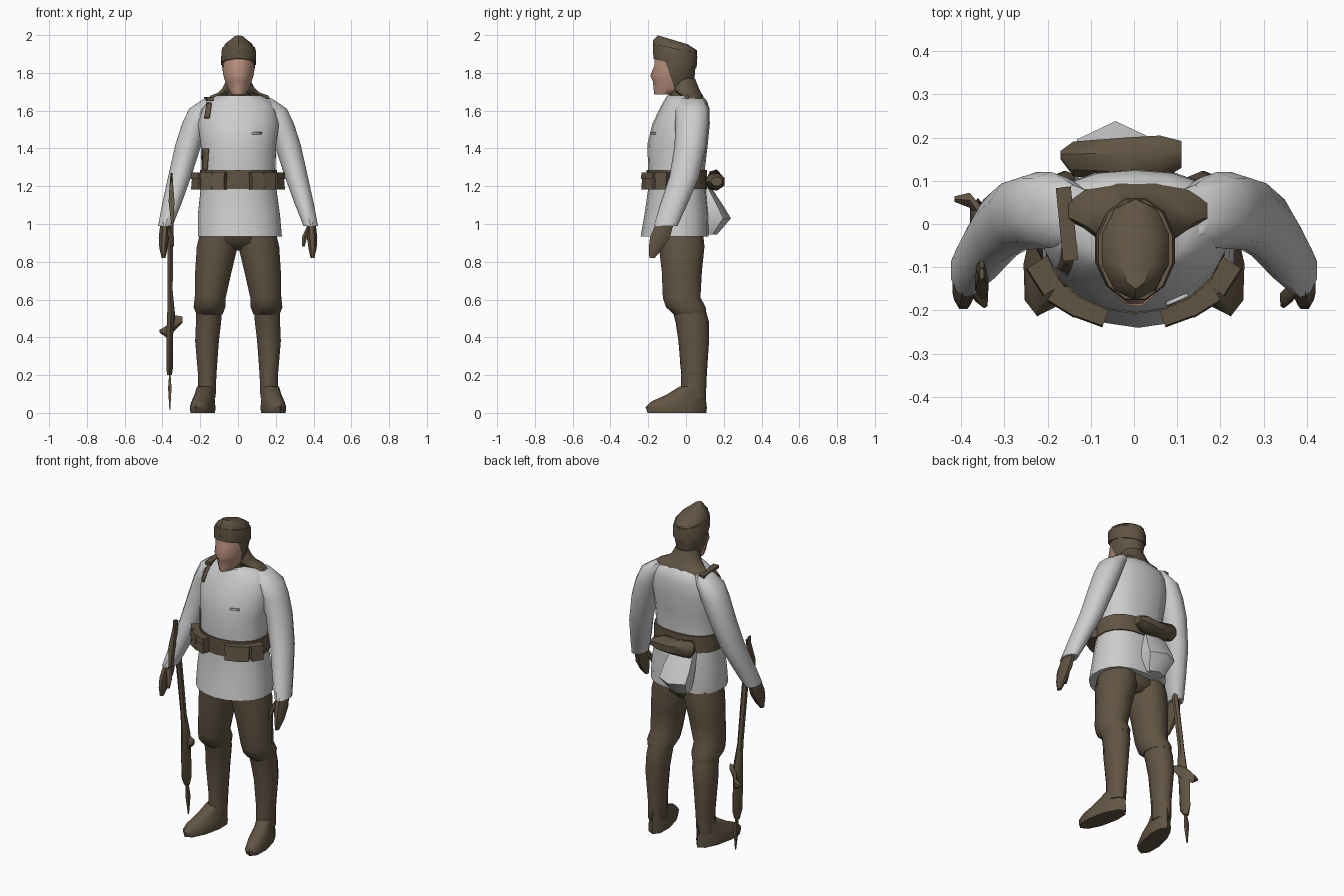
import bpy
import bmesh
from math import cos, sin, pi, copysign
from mathutils import Vector, Matrix
from mathutils.bvhtree import BVHTree

default_cube = bpy.data.objects.get("Cube")
if default_cube:
    bpy.data.objects.remove(default_cube, do_unlink=True)


def make_material(name, color):
    material = bpy.data.materials.new(name)
    material.use_nodes = True
    material.diffuse_color = (*color, 1)
    material.node_tree.nodes["Principled BSDF"].inputs["Base Color"].default_value = (*color, 1)
    return material


WHITE = make_material("winter white cloth", (0.61, 0.61, 0.61))
BROWN = make_material("dark brown cloth", (0.118, 0.089, 0.056))
SKIN = make_material("skin", (0.5, 0.29, 0.215))


def finish(name, bm, materials, angle=0.8):
    """Turn a bmesh into a linked object with angle-limited smooth shading."""
    bmesh.ops.recalc_face_normals(bm, faces=bm.faces[:])
    mesh = bpy.data.meshes.new(name)
    bm.to_mesh(mesh)
    bm.free()
    for material in materials:
        mesh.materials.append(material)
    obj = bpy.data.objects.new(name, mesh)
    bpy.context.collection.objects.link(obj)
    bpy.ops.object.select_all(action="DESELECT")
    obj.select_set(True)
    bpy.context.view_layer.objects.active = obj
    bpy.ops.object.shade_smooth_by_angle(angle=angle)
    return obj


def power(value, exponent):
    return copysign(abs(value) ** exponent, value)


def loft_mesh(rings, sides=10, back=1.0, front=1.0, axis="z", side=1):
    """Skin rounded rings: (level, a low, a high, b low, b high, slope along b).
    The exponents back and front square off (< 1) or sharpen (> 1) each half."""
    bm = bmesh.new()
    loops = []
    for level, a0, a1, b0, b1, *slope in rings:
        loop = []
        for i in range(sides):
            turn = 2 * pi * (i + 0.5) / sides
            square = back if sin(turn) > 0 else front
            a = (a0 + a1) / 2 + (a1 - a0) / 2 * power(cos(turn), square)
            b = (b0 + b1) / 2 + (b1 - b0) / 2 * power(sin(turn), square)
            height = level + (slope[0] * (b - (b0 + b1) / 2) if slope else 0)
            point = (a * side, b, height) if axis == "z" else (height, a, b)
            loop.append(bm.verts.new(point))
        loops.append(loop)
    for low, high in zip(loops, loops[1:]):
        for i in range(sides):
            j = (i + 1) % sides
            bm.faces.new((low[i], low[j], high[j], high[i]))
    bm.faces.new(loops[0])
    bm.faces.new(loops[-1])
    return bm


def loft(name, rings, material, **options):
    return finish(name, loft_mesh(rings, **options), [material])


def pair(name, rings, material, **options):
    for label, side in (("left", 1), ("right", -1)):
        loft(f"{label}_{name}", rings, material, side=side, **options)


def box(name, location, size, turn, material, taper=1.0):
    bm = bmesh.new()
    bmesh.ops.create_cube(bm, size=1)
    for v in bm.verts:
        if v.co.z < 0:
            v.co.y *= taper
    bmesh.ops.transform(bm, verts=bm.verts[:], matrix=Matrix.LocRotScale(
        Vector(location), Matrix.Rotation(turn, 3, "Z").to_quaternion(), Vector(size)))
    return finish(name, bm, [material])


# Jacket with skirt, pointed front, broad flat back and sloping shoulders
jacket = loft_mesh([
    (0.935, -.215, .235, -.24, .12), (1.05, -.215, .225, -.22, .12),
    (1.19, -.2, .205, -.2, .105), (1.29, -.195, .2, -.2, .1),
    (1.42, -.2, .205, -.205, .115), (1.53, -.215, .22, -.178, .126),
    (1.61, -.2, .205, -.14, .124), (1.65, -.17, .18, -.118, .112),
    (1.68, -.115, .125, -.1, .086)],
    sides=18, back=0.8, front=1.02)
jacket_surface = BVHTree.FromBMesh(jacket)
finish("jacket", jacket, [WHITE])


def front_strip(name, path, width, material, steps=6):
    """Thin band lying on the front of the jacket, along points (x, z)."""
    bm = bmesh.new()
    previous = None
    for (x0, z0), (x1, z1) in zip(path, path[1:]):
        for i in range(steps + 1):
            t = i / steps
            x, z = x0 + (x1 - x0) * t, z0 + (z1 - z0) * t
            row = []
            for edge in (x - width / 2, x + width / 2):
                hit = jacket_surface.ray_cast(Vector((edge, -1, z)), Vector((0, 1, 0)))[0]
                if hit:
                    row.append(bm.verts.new(hit - Vector((0, 0.006, 0))))
            if len(row) < 2:
                previous = None
                continue
            if previous:
                bm.faces.new((*previous, *reversed(row)))
            previous = row
    strip = finish(name, bm, [material])
    thickness = strip.modifiers.new("thickness", "SOLIDIFY")
    thickness.thickness = 0.009
    thickness.offset = 0


# Sling showing on chest and over the shoulder, and the pocket edge
front_strip("upper_sling", [(-.15, 1.655), (-.165, 1.56)], 0.024, BROWN)
front_strip("lower_sling", [(-.17, 1.4), (-.178, 1.28)], 0.026, BROWN)
box("shoulder_sling", (-.155, 0, 1.662), (.035, .17, .02), 0.1, BROWN)
front_strip("pocket_flap", [(.1, 1.485), (.1, 1.475)], 0.05, WHITE)

# Sleeves and gloved hands
pair("sleeve", [
    (0.99, .345, .425, -.17, -.045), (1.1, .3, .405, -.138, .005),
    (1.25, .245, .373, -.088, .07), (1.42, .19, .335, -.06, .108),
    (1.53, .15, .3, -.058, .12), (1.61, .12, .262, -.055, .12),
    (1.665, .1, .18, -.03, .09)], WHITE, back=0.9)
pair("hand", [
    (0.82, .383, .405, -.195, -.165), (0.87, .372, .418, -.2, -.12),
    (0.93, .362, .422, -.195, -.08), (1.01, .36, .412, -.16, -.06)], BROWN, sides=8)
pair("thumb", [
    (0.88, .338, .354, -.195, -.175), (0.93, .336, .368, -.19, -.15),
    (0.98, .36, .385, -.165, -.125)], BROWN, sides=6)

# Hips, breeches gathered below the knee, and wrapped lower legs
loft("hips", [(0.86, -.03, .035, -.07, .05), (0.9, -.18, .19, -.14, .085),
              (0.96, -.19, .205, -.16, .085)], BROWN, sides=12)
pair("breeches", [
    (0.52, .08, .222, -.065, .11), (0.56, .064, .238, -.11, .108),
    (0.61, .062, .232, -.126, .08), (0.75, .03, .23, -.132, .088),
    (0.88, -.002, .222, -.148, .102), (0.95, -.002, .205, -.15, .095)], BROWN, sides=12)
pair("puttee", [
    (0.08, .116, .215, -.03, .105), (0.2, .112, .214, -.025, .11),
    (0.38, .098, .23, -.04, .122), (0.48, .086, .226, -.055, .122),
    (0.56, .08, .224, -.075, .1)], BROWN)

# Boots, turned slightly outward
for label, side in (("left", 1), ("right", -1)):
    boot = loft_mesh([
        (0.0, .108, .222, -.21, .11), (0.03, .105, .225, -.22, .112),
        (0.06, .11, .22, -.19, .108), (0.095, .118, .215, -.11, .106),
        (0.14, .118, .212, -.035, .106)], side=side, back=0.9, front=0.95)
    bmesh.ops.rotate(boot, verts=boot.verts[:], cent=(side * .165, .05, 0),
                     matrix=Matrix.Rotation(side * 0.22, 3, "Z"))
    finish(label + "_boot", boot, [BROWN])

# Head: wedge-shaped face, cut along a slanted hairline
head = loft_mesh([
    (1.685, -.035, .04, -.17, -.05), (1.72, -.058, .063, -.176, .02),
    (1.755, -.07, .075, -.18, .045), (1.785, -.08, .085, -.194, .05),
    (1.84, -.088, .094, -.172, .055), (1.9, -.088, .094, -.17, .055)],
    sides=12, front=1.15)
hairline, slant = Vector((0, -.075, 1.76)), Vector((0, 1, .35))
bmesh.ops.bisect_plane(head, geom=head.verts[:] + head.edges[:] + head.faces[:],
                       plane_co=hairline, plane_no=slant)
for face in head.faces:
    if (face.calc_center_median() - hairline).dot(slant) > 0:
        face.material_index = 1
finish("head", head, [SKIN, BROWN])

# Folded field cap: turned-up band and peaked crown
loft("cap_band", [(1.85, -.093, .098, -.176, .06, -.22), (1.91, -.091, .098, -.18, .064, -.2),
                  (1.93, -.085, .092, -.178, .06, -.2)], BROWN, sides=12)
loft("cap_crown", [(1.89, -.088, .093, -.175, .06, -.1), (1.945, -.073, .08, -.176, .058, -.22),
                   (1.975, -.032, .04, -.15, .01, -.3)], BROWN)

# Neck and wide spread collar
loft("neck", [(1.64, -.06, .065, -.08, .05), (1.74, -.055, .06, -.1, .045)], BROWN)
loft("collar", [(1.64, -.185, .195, -.035, .105), (1.68, -.15, .165, -.035, .092),
                (1.695, -.11, .12, -.06, .082), (1.72, -.085, .09, -.08, .07),
                (1.77, -.06, .065, -.075, .05)], BROWN, sides=12)

# Belt and ammunition pouches
loft("belt", [(1.185, -.207, .212, -.207, .113), (1.285, -.203, .208, -.208, .112)],
     BROWN, sides=18, back=0.8, front=1.02)
for label, side in (("left", 1), ("right", -1)):
    for number, (x, y, turn) in enumerate([(.095, -.19, .35), (.15, -.165, .55), (.198, -.115, 1.0)]):
        box(f"{label}_pouch_{number}", (side * x, y, 1.225), (.07, .06, .085),
            side * turn, BROWN, taper=1.25)
        box(f"{label}_pouch_flap_{number}", (side * x, y, 1.255), (.074, .07, .035),
            side * turn, BROWN, taper=1.1)

# Blanket roll and bread bag at the back of the belt
loft("blanket_roll", [(-.17, .15, .17, 1.22, 1.27), (-.14, .11, .195, 1.18, 1.29),
                      (-.02, .1, .205, 1.175, 1.265), (.06, .1, .21, 1.18, 1.27),
                      (.11, .13, .195, 1.2, 1.25)], BROWN, sides=7, axis="x")
loft("bread_bag", [(0.945, -.11, .015, .07, .165), (1.03, -.145, .06, .07, .238),
                   (1.1, -.15, .05, .07, .195), (1.2, -.14, .02, .06, .13)], WHITE, sides=6)

# Rifle carried muzzle down beside the leg
loft("rifle_stock", [
    (0.2, -.378, -.348, .005, .035), (0.25, -.382, -.34, -.03, .06),
    (0.42, -.382, -.34, -.04, .055), (0.52, -.378, -.33, -.035, .03),
    (0.65, -.374, -.344, -.04, .005), (0.95, -.375, -.34, -.08, -.04),
    (1.1, -.372, -.338, -.115, -.06), (1.27, -.358, -.346, -.13, -.1)], BROWN, sides=6)
loft("bayonet", [(0.015, -.364, -.358, .028, .036), (0.13, -.374, -.348, .01, .045),
                 (0.21, -.366, -.356, .005, .03)], BROWN, sides=4)
loft("bolt_handle", [(-.415, .05, .065, .425, .44), (-.38, .035, .075, .4, .46),
                     (-.35, -.01, .04, .42, .52), (-.295, -.02, .0, .475, .51)],
     BROWN, sides=6, axis="x")
loft("forearm_sling", [(1.0, -.356, -.34, -.18, -.13), (1.12, -.374, -.33, -.16, -.115),
                       (1.26, -.36, -.345, -.12, -.08)], BROWN, sides=4)
